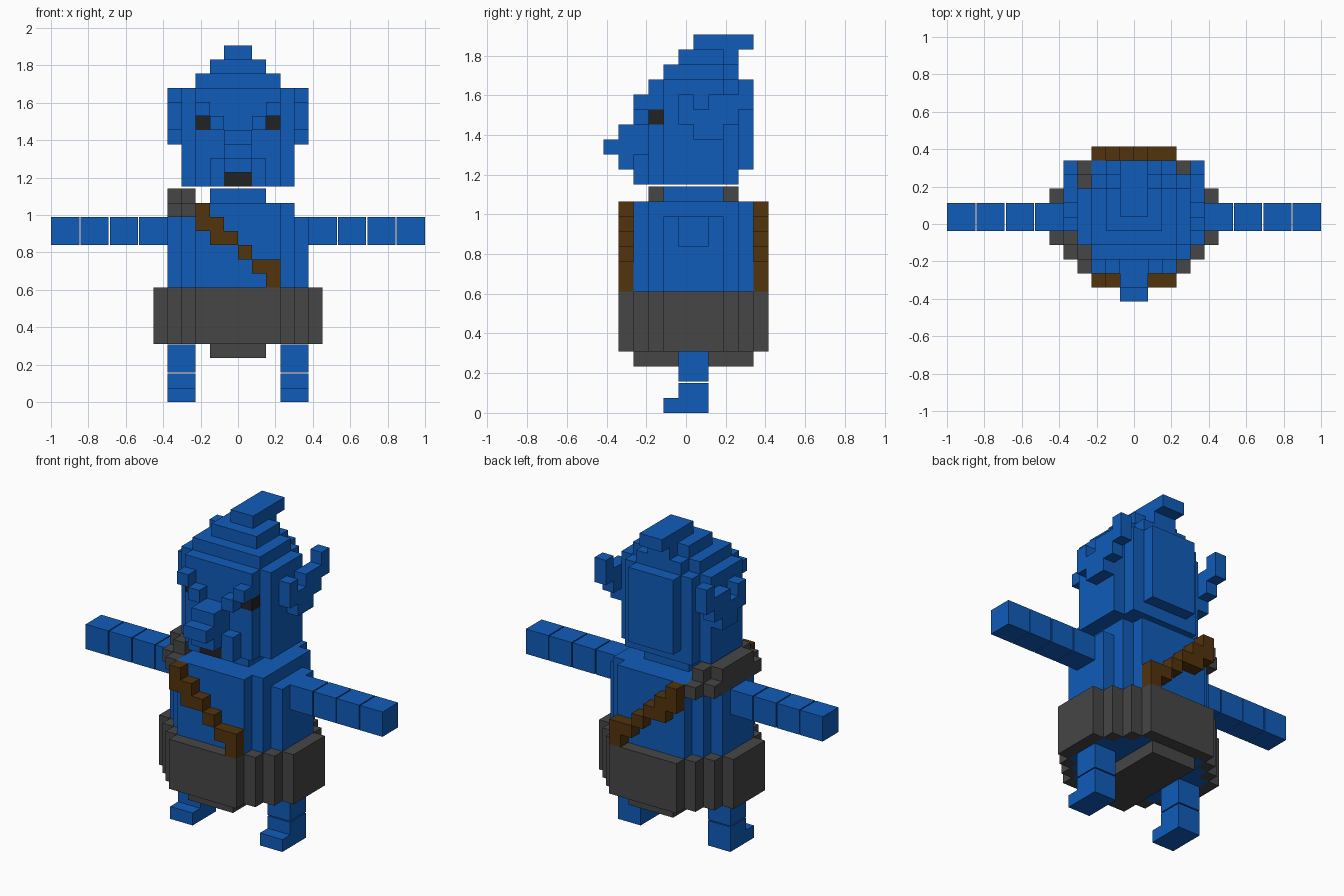
import bpy, bmesh
from mathutils import Vector

if "Cube" in bpy.data.objects:
    bpy.data.objects.remove(bpy.data.objects["Cube"])

V = 0.0755      # block size
GAP = 0.006     # joint gap between limb segments

def material(name, rgb):
    m = bpy.data.materials.new(name)
    m.diffuse_color = (*rgb, 1)
    m.use_nodes = True
    m.node_tree.nodes["Principled BSDF"].inputs["Base Color"].default_value = m.diffuse_color
    return m

BLUE = material("blue", (0.005, 0.107, 0.49))
GREY = material("dark grey", (0.061, 0.061, 0.061))
BROWN = material("brown", (0.085, 0.033, 0.004))
BLACK = material("near black", (0.016, 0.016, 0.016))

def box(cells, part, x0, x1, y0, y1, z0, z1):
    """Fill a range of blocks; later parts replace earlier ones."""
    for i in range(x0, x1):
        for j in range(y0, y1):
            for k in range(z0, z1):
                cells[i, j, k] = part

def pair(cells, part, x0, x1, *rest):
    """Fill a box and its mirror image."""
    box(cells, part, x0, x1, *rest)
    box(cells, part, -x1, -x0, *rest)

def rounded(cells, part, slabs, z0, z1):
    """Stepped round column from (half width, back and front) slabs."""
    for w, y0, y1 in slabs:
        box(cells, part, -w, w, y0, y1, z0, z1)

SIDES = [(axis, s) for axis in range(3) for s in (0, 1)]

def build(cells, origin, mats):
    """Make one object per part from the exposed block faces."""
    for part in dict.fromkeys(cells.values()):
        bm = bmesh.new()
        cache = {}
        def vert(p):
            if p not in cache:
                cache[p] = bm.verts.new((origin[0] + p[0] * V,
                                         origin[1] + (p[1] - 0.5) * V,
                                         origin[2] + p[2] * V))
            return cache[p]
        for c, owner in cells.items():
            if owner != part:
                continue
            for axis, s in SIDES:
                n = list(c)
                n[axis] += 2 * s - 1
                if tuple(n) in cells:
                    continue
                a, b = (axis + 1) % 3, (axis + 2) % 3
                loop = []
                for da, db in ((0, 0), (1, 0), (1, 1), (0, 1)):
                    p = list(c)
                    p[axis] += s
                    p[a] += da
                    p[b] += db
                    loop.append(vert(tuple(p)))
                bm.faces.new(loop if s else loop[::-1])
        bmesh.ops.dissolve_limit(bm, angle_limit=0.01, verts=bm.verts[:], edges=bm.edges[:])
        bmesh.ops.triangulate(bm, faces=[f for f in bm.faces if len(f.verts) > 4])
        me = bpy.data.meshes.new(part)
        bm.to_mesh(me)
        bm.free()
        me.materials.append(mats.get(part, BLUE))
        bpy.context.collection.objects.link(bpy.data.objects.new(part, me))

# Body: skirt around a stepped round torso
body = {}
rounded(body, "skirt", [(3, -4, 6), (4, -3, 5), (5, -2, 4), (6, -1, 3)], 0, 4)
box(body, "skirt", -2, 2, -3, 5, -1, 0)
rounded(body, "torso", [(3, -3, 5), (4, -2, 4), (5, -1, 3)], 0, 9)
rounded(body, "torso", [(3, -3, 5), (4, -2, 4)], 9, 10)
rounded(body, "neck", [(2, -1, 3)], 10, 11)

# Shoulder pad on one side
box(body, "shoulder_pad", -4, -3, -3, 5, 9, 10)
box(body, "shoulder_pad", -5, -4, -2, 4, 9, 10)
box(body, "shoulder_pad", -4, -3, -2, 4, 10, 11)
box(body, "shoulder_pad", -5, -4, -1, 3, 10, 11)

# Diagonal strap, front and back: column, bottom row, top row
for x, z0, z1 in ((-3, 8, 10), (-2, 7, 9), (-1, 7, 8), (0, 6, 7), (1, 5, 6), (2, 4, 6)):
    box(body, "front_strap", x, x + 1, -4, -3, z0, z1)
    box(body, "back_strap", x, x + 1, 5, 6, z0, z1)
build(body, (0, 0, 0.31), {"skirt": GREY, "shoulder_pad": GREY,
                           "front_strap": BROWN, "back_strap": BROWN})

# Head: stepped skull narrowing to a backswept tuft
head = {}
rounded(head, "head", [(3, -2, 4), (4, -1, 3)], 0, 7)
rounded(head, "head", [(2, -2, 5)], 1, 7)
rounded(head, "head", [(2, -1, 4), (3, -1, 3)], 7, 8)
rounded(head, "tuft", [(2, 0, 3), (1, 0, 4)], 8, 9)
rounded(head, "tuft", [(1, 1, 5)], 9, 10)

# Face: slanted brows, eyes, nose, cheeks, mouth
pair(head, "brows", 2, 3, -3, -2, 5, 6)
pair(head, "brows", 1, 2, -3, -2, 4, 5)
pair(head, "eyes", 2, 3, -2, -1, 4, 5)
box(head, "nose", -1, 1, -4, -2, 1, 4)
box(head, "nose", -1, 1, -5, -4, 2, 3)
pair(head, "cheeks", 1, 2, -3, -2, 0, 2)
box(head, "mouth", -1, 1, -3, -2, 0, 1)

# Forked ears: front, back, bottom, top
for y0, y1, z0, z1 in ((1, 3, 3, 4), (0, 4, 4, 5), (0, 1, 5, 6), (2, 5, 5, 6), (4, 5, 6, 7)):
    pair(head, "ears", 4, 5, y0, y1, z0, z1)
build(head, (0, 0, 1.151), {"eyes": BLACK, "mouth": BLACK})

# Limbs
for side, x0 in (("right", 3), ("left", -5)):
    s = 1 if x0 > 0 else -1
    foot, shin = {}, {}
    box(foot, side + "_foot", x0, x0 + 2, -1, 2, 0, 1)
    box(foot, side + "_foot", x0, x0 + 2, 0, 2, 1, 2)
    build(foot, (0, 0, 0), {})
    box(shin, side + "_leg", x0, x0 + 2, 0, 2, 0, 2)
    build(shin, (0, 0, 2 * V + GAP), {})
    for n in range(4):
        arm = {}
        start = 5 + 2 * n if s > 0 else -7 - 2 * n
        box(arm, f"{side}_arm_{n + 1}", start, start + 2, 0, 2, 7, 9)
        build(arm, (s * n * GAP, 0, 0.31), {})
